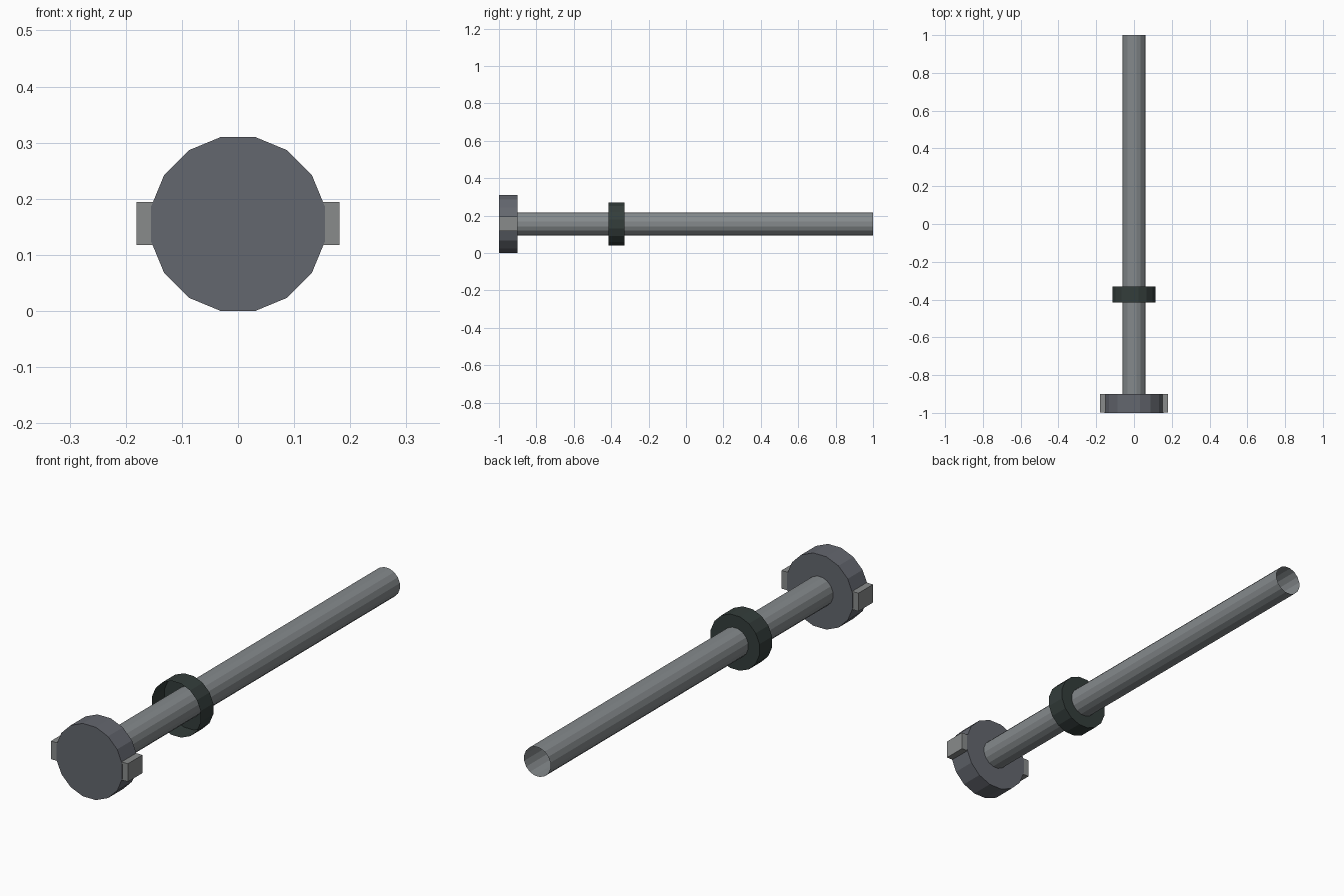
import bpy, bmesh, math
from mathutils import Matrix

cube = bpy.data.objects.get("Cube")
if cube:
    bpy.data.objects.remove(cube, do_unlink=True)

SIDES = 16
AXIS_Z = 0.155


def material(name, rgb):
    m = bpy.data.materials.new(name)
    m.use_nodes = True
    m.diffuse_color = (*rgb, 1)
    m.node_tree.nodes["Principled BSDF"].inputs["Base Color"].default_value = (*rgb, 1)
    return m


def add_object(name, bm, mat):
    mesh = bpy.data.meshes.new(name)
    bm.to_mesh(mesh)
    bm.free()
    mesh.materials.append(mat)
    obj = bpy.data.objects.new(name, mesh)
    bpy.context.collection.objects.link(obj)
    return obj


def cylinder(name, radius, y0, y1, mat, front=True, back=True):
    """Flat-sided cylinder along y, with optional end caps."""
    bm = bmesh.new()
    bmesh.ops.create_cone(bm, cap_ends=True, segments=SIDES, radius1=radius,
                          radius2=radius, depth=y1 - y0)
    # a flat side faces straight up, and the axis runs front to back
    turn = Matrix.Rotation(math.pi / 2, 4, 'X') @ Matrix.Rotation(math.pi / SIDES, 4, 'Z')
    bm.transform(Matrix.Translation((0, (y0 + y1) / 2, AXIS_Z)) @ turn)
    bm.normal_update()
    drop = [f for f in bm.faces if (f.normal.y < -0.9 and not front)
            or (f.normal.y > 0.9 and not back)]
    bmesh.ops.delete(bm, geom=drop, context='FACES')
    return add_object(name, bm, mat)


head_grey = material("dark steel", (0.127, 0.136, 0.158))
shaft_grey = material("steel", (0.235, 0.255, 0.265))
lug_grey = material("light steel", (0.25, 0.26, 0.26))
collar_black = material("green black", (0.034, 0.047, 0.044))

# Head disc, open-ended tube and cup-shaped collar
cylinder("head", 0.158, -1.0, -0.9, head_grey)
cylinder("shaft", 0.063, -0.9, 1.0, shaft_grey, front=False, back=False)
cylinder("collar", 0.117, -0.415, -0.33, collar_black, front=False)

# Crossbar whose ends form the two side lugs
bm = bmesh.new()
bmesh.ops.create_cube(bm, size=1)
bm.transform(Matrix.Translation((0, -0.95, AXIS_Z + 0.001))
             @ Matrix.Diagonal((0.362, 0.098, 0.077, 1)))
add_object("lug_bar", bm, lug_grey)
